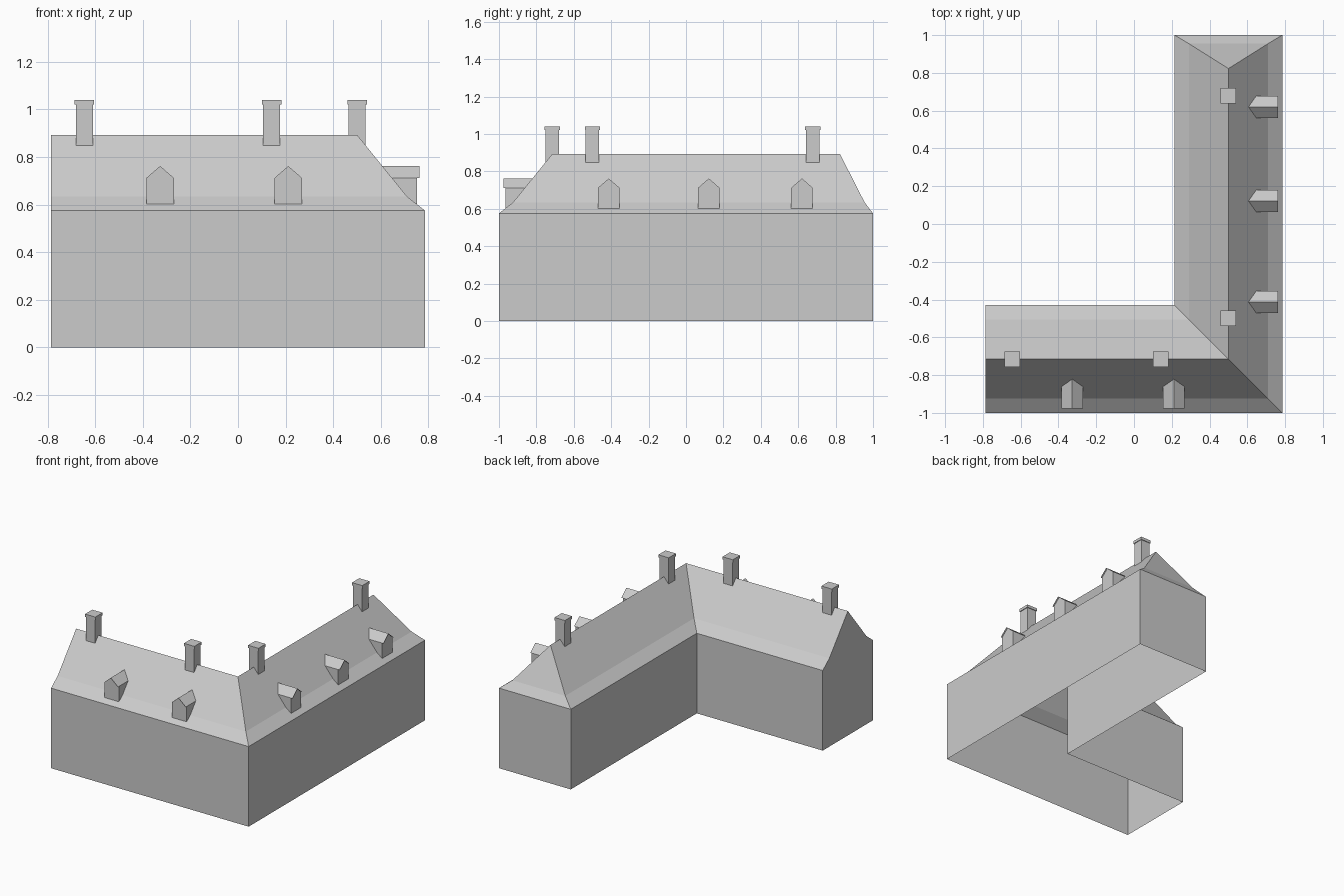
import bpy, bmesh, math

if "Cube" in bpy.data.objects:
    bpy.data.objects.remove(bpy.data.objects["Cube"])

EAVE, KICK, RIDGE = (0.0, 0.575), (0.075, 0.634), (0.285, 0.893)  # inset, height
W = 0.57                                                          # wing width
SLOPE = (RIDGE[1] - KICK[1]) / (RIDGE[0] - KICK[0])


def mesh_object(name, verts, faces, recalc=False, loc=(0, 0, 0), rot=0):
    me = bpy.data.meshes.new(name)
    me.from_pydata(verts, [], faces)
    if recalc:
        bm = bmesh.new()
        bm.from_mesh(me)
        bmesh.ops.recalc_face_normals(bm, faces=bm.faces)
        bm.to_mesh(me)
        bm.free()
    ob = bpy.data.objects.new(name, me)
    ob.location = loc
    ob.rotation_euler.z = rot
    bpy.context.collection.objects.link(ob)
    return ob


def box(name, x, y, z0, z1, size):
    bpy.ops.mesh.primitive_cube_add(size=1, location=(x, y, (z0 + z1) / 2))
    ob = bpy.context.object
    ob.name = name
    ob.scale = (size, size, z1 - z0)


def slope_inset(z):
    return KICK[0] + (z - KICK[1]) / SLOPE


# House shell: wall and roof profile swept along the L, open underneath
half = [(0.0, 0.0), EAVE, KICK, RIDGE]
profile = half + [(W - d, z) for d, z in half[-2::-1]]
end_y = [1, 1, 0.955, 0.823, 0.955, 1, 1]            # hipped back end
verts = [(-0.785, -1 + d, z) for d, z in profile]
verts += [(0.785 - d, -1 + d, z) for d, z in profile]
verts += [(0.785 - d, y, z) for (d, z), y in zip(profile, end_y)]
n = len(profile)
faces = [(s + i, s + i + 1, s + n + i + 1, s + n + i)
         for s in (0, n) for i in range(n - 1)]
faces.append(tuple(range(n)))                        # left gable
b = 2 * n
faces += [(b, b + 1, b + 5, b + 6), (b + 1, b + 2, b + 4, b + 5),
          (b + 2, b + 3, b + 4)]                     # back wall and hip
mesh_object("house_shell", verts, faces, recalc=True)


# Dormers: five-sided front, cheeks and a slightly overhanging pitched roof
def dormer(i, loc, rot):
    w, top, peak, front, lip = 0.0575, 0.712, 0.762, 0.034, 0.023
    base = EAVE[1] + front * (KICK[1] - EAVE[1]) / KICK[0]
    back, ridge_back = slope_inset(top), slope_inset(peak)
    v = [(0, front, peak), (0, lip, peak), (0, ridge_back, peak)]
    for s in (-w, w):
        v += [(s, front, base), (s, KICK[0], KICK[1]), (s, back, top),
              (s, front, top), (s, lip, top)]
    f = [(3, 8, 11, 0, 6),
         (8, 9, 10, 11), (6, 5, 4, 3),
         (12, 10, 2, 1), (1, 2, 5, 7)]
    mesh_object(f"dormer_{i}", v, f, loc=loc, rot=rot)


spots = [((x, -1, 0), 0) for x in (-0.327, 0.211)]
spots += [((0.785, y, 0), math.pi / 2) for y in (-0.413, 0.122, 0.62)]
for i, (loc, rot) in enumerate(spots):
    dormer(i, loc, rot)

# Chimneys: square stack with a thin cap
for i, (x, y) in enumerate([(-0.645, -0.715), (0.141, -0.715),
                            (0.5, -0.5), (0.5, 0.678)]):
    box(f"chimney_stack_{i}", x, y, 0.83, 1.02, 0.072)
    box(f"chimney_cap_{i}", x, y, 1.02, 1.04, 0.082)
